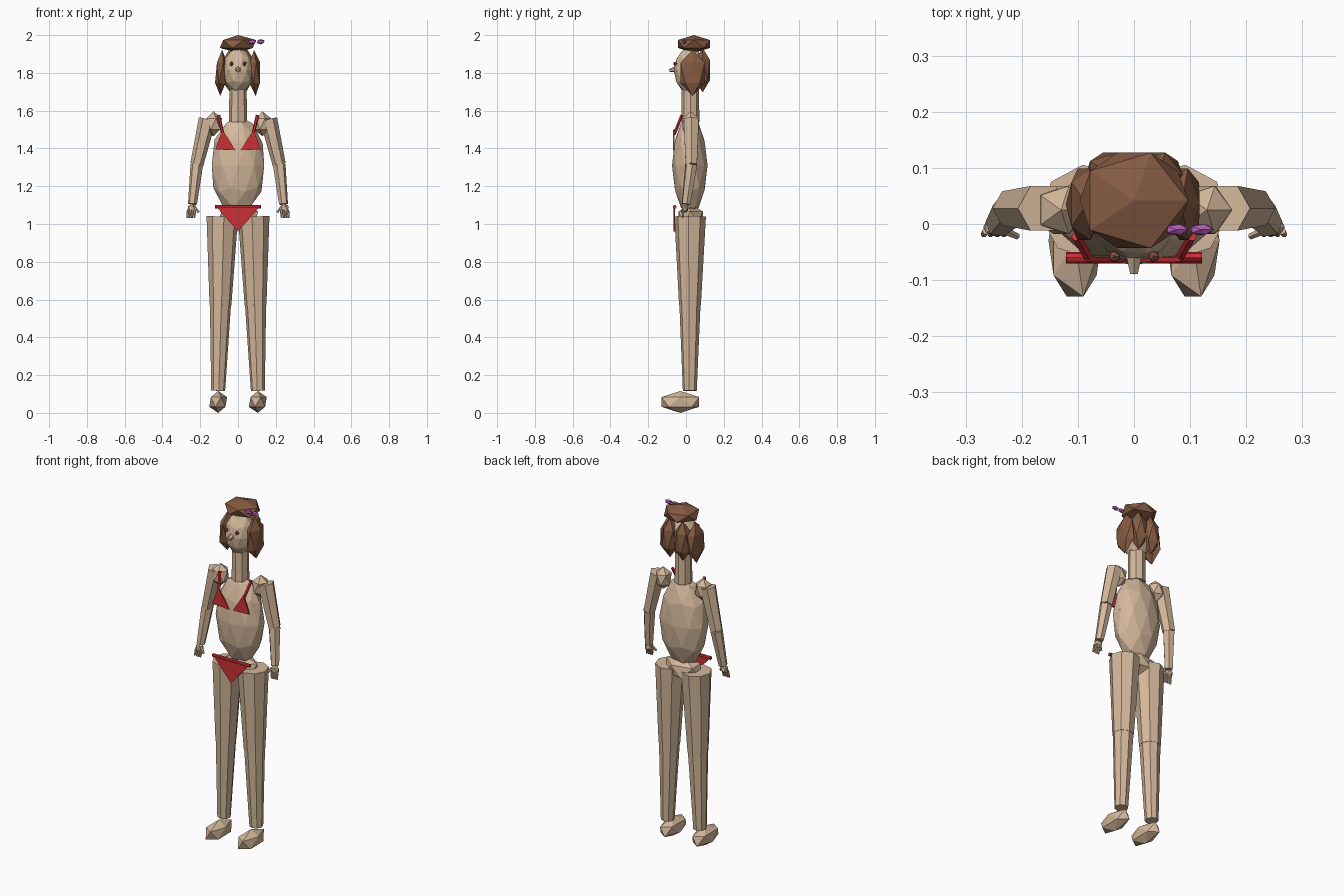
import bpy, bmesh, math
from mathutils import Vector, Matrix

if "Cube" in bpy.data.objects:
    bpy.data.objects.remove(bpy.data.objects["Cube"])


def material(name, rgb):
    m = bpy.data.materials.new(name)
    m.diffuse_color = (*rgb, 1)
    m.use_nodes = True
    m.node_tree.nodes["Principled BSDF"].inputs["Base Color"].default_value = m.diffuse_color
    return m


SKIN = material("skin", (0.66, 0.48, 0.33))
HAIR = material("brown hair", (0.24, 0.105, 0.055))
RED = material("red cloth", (0.60, 0.03, 0.035))
PINK = material("purple bow", (0.48, 0.11, 0.46))
EYE = material("eye brown", (0.28, 0.09, 0.06))


def finish(name, bm, mat):
    bmesh.ops.recalc_face_normals(bm, faces=bm.faces[:])
    me = bpy.data.meshes.new(name)
    bm.to_mesh(me)
    bm.free()
    me.materials.append(mat)
    ob = bpy.data.objects.new(name, me)
    bpy.context.collection.objects.link(ob)
    return ob


def ball(name, centre, size, mat, level=1, tilt=0):
    """Faceted ellipsoid; tilt leans it about the y axis."""
    bm = bmesh.new()
    bmesh.ops.create_icosphere(bm, subdivisions=level, radius=1)
    bm.transform(Matrix.Translation(centre) @ Matrix.Rotation(tilt, 4, 'Y')
                 @ Matrix.Diagonal((*size, 1)))
    return finish(name, bm, mat)


def limb(name, a, b, ra, rb, mat, sides=8):
    """Tapered prism from point a to point b."""
    a, b = Vector(a), Vector(b)
    bm = bmesh.new()
    bmesh.ops.create_cone(bm, cap_ends=True, segments=sides, radius1=ra,
                          radius2=rb, depth=(b - a).length)
    rot = (b - a).to_track_quat('Z', 'Y').to_matrix().to_4x4()
    bm.transform(Matrix.Translation((a + b) / 2) @ rot)
    return finish(name, bm, mat)


def plate(name, pts, y, mat, thick=0.008):
    """Thin upright panel facing the front."""
    bm = bmesh.new()
    f = bm.faces.new([bm.verts.new((x, y, z)) for x, z in pts])
    ext = bmesh.ops.extrude_face_region(bm, geom=[f])
    for v in ext["geom"]:
        if isinstance(v, bmesh.types.BMVert):
            v.co.y += thick
    return finish(name, bm, mat)


# Trunk, neck and head
ball("torso", (0, 0.02, 1.31), (0.146, 0.094, 0.262), SKIN, 2)
ball("pelvis", (0, 0.025, 1.035), (0.12, 0.075, 0.07), SKIN)
limb("neck", (0, 0.023, 1.54), (0, 0.023, 1.76), 0.048, 0.045, SKIN)
ball("head", (0, 0.02, 1.812), (0.082, 0.085, 0.122), SKIN, 2)
limb("nose", (0, -0.05, 1.82), (0, -0.088, 1.812), 0.017, 0.008, SKIN, 6)

# Hair cap, back locks and bow
ball("hair_cap", (0, 0.042, 1.953), (0.108, 0.1, 0.047), HAIR)

for s, side in ((-1, "left"), (1, "right")):
    # Face and hair
    ball(side + "_eye", (s * 0.035, -0.058, 1.848), (0.011, 0.011, 0.012), EYE)
    ball(side + "_side_lock", (s * 0.089, 0.035, 1.80), (0.034, 0.075, 0.122),
         HAIR, 1, -s * 0.04)
    ball(side + "_back_lock", (s * 0.042, 0.088, 1.815), (0.05, 0.046, 0.118),
         HAIR)
    ball(side + "_bow_loop", (0.098 + s * 0.022, -0.01, 1.965),
         (0.023, 0.011, 0.014), PINK)

    # Arm
    ball(side + "_shoulder", (s * 0.13, 0.025, 1.53), (0.05, 0.05, 0.066), SKIN)
    elbow = (s * 0.218, 0.028, 1.315)
    wrist = (s * 0.241, 0.0, 1.105)
    limb(side + "_upper_arm", (s * 0.162, 0.028, 1.555), elbow,
         0.046, 0.035, SKIN, 6)
    limb(side + "_forearm", elbow, wrist, 0.034, 0.024, SKIN, 6)

    # Hand
    ball(side + "_palm", (s * 0.245, -0.005, 1.083), (0.026, 0.019, 0.026), SKIN)
    for i in range(4):
        x = 0.228 + i * 0.012
        limb(f"{side}_finger_{i + 1}", (s * x, -0.012, 1.075),
             (s * (x + 0.004), -0.019, 1.033), 0.007, 0.005, SKIN, 6)
    limb(side + "_thumb", (s * 0.23, -0.012, 1.09),
         (s * 0.208, -0.022, 1.062), 0.008, 0.006, SKIN, 6)

    # Leg and foot
    knee = (s * 0.093, 0.021, 0.57)
    limb(side + "_thigh", (s * 0.083, 0.022, 1.04), knee, 0.084, 0.058, SKIN)
    limb(side + "_shin", knee, (s * 0.105, 0.02, 0.117), 0.056, 0.037, SKIN)
    ball(side + "_foot", (s * 0.105, -0.03, 0.058), (0.053, 0.117, 0.058), SKIN)

    # Swimsuit top
    plate(side + "_cup", [(s * 0.012, 1.39), (s * 0.12, 1.395),
                          (s * 0.083, 1.50)], -0.068, RED)
    limb(side + "_strap", (s * 0.08, -0.062, 1.475), (s * 0.103, -0.022, 1.575),
         0.009, 0.009, RED, 6)

# Swimsuit bottom
limb("waistband", (-0.121, -0.06, 1.091), (0.121, -0.06, 1.091),
     0.01, 0.01, RED, 8)
plate("swim_bottom", [(-0.112, 1.088), (0.112, 1.088), (0, 0.96)], -0.066, RED)
